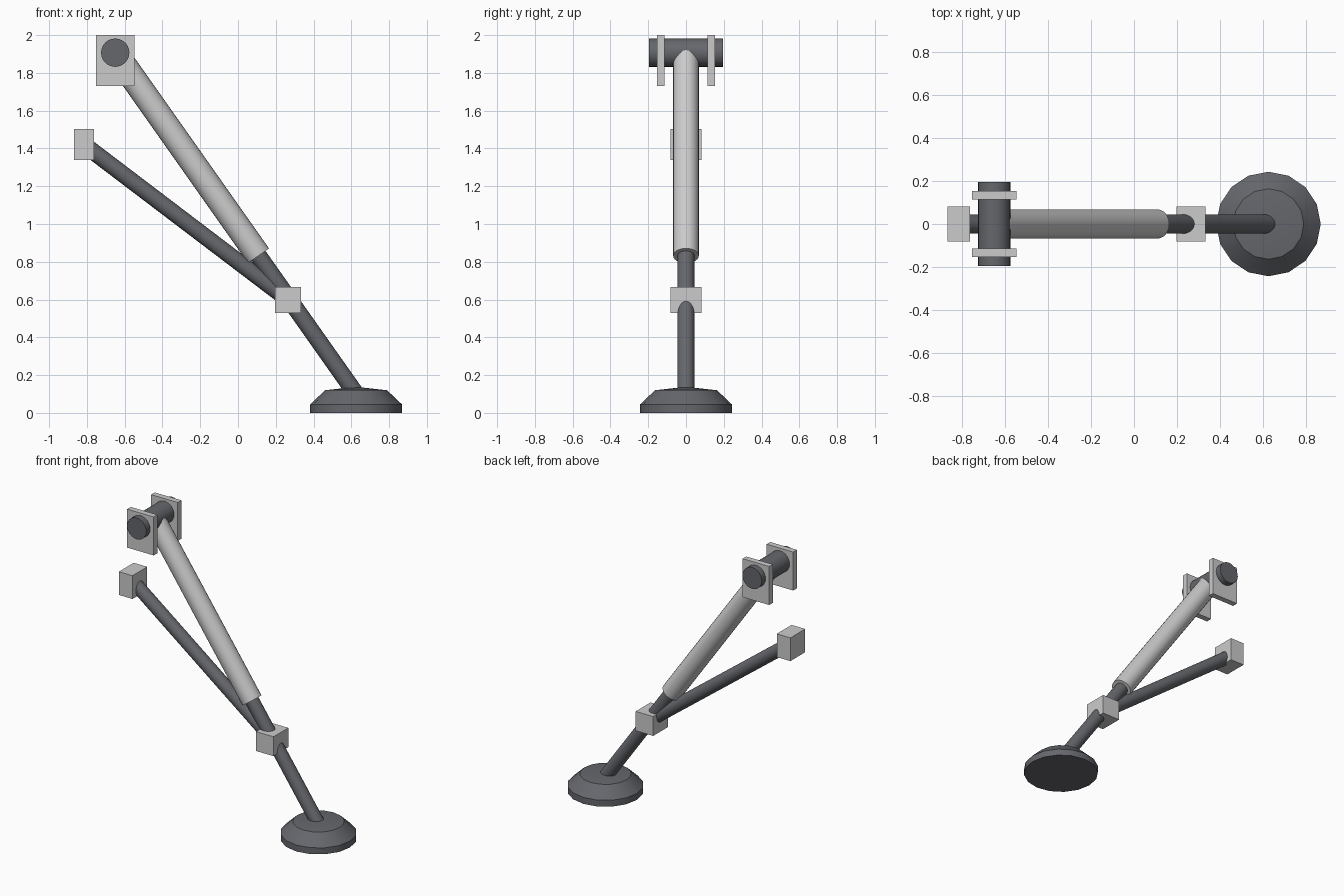
import bpy, bmesh
from math import pi, cos, sin, radians
from mathutils import Vector

if "Cube" in bpy.data.objects:
    bpy.data.objects.remove(bpy.data.objects["Cube"])


def material(name, color):
    m = bpy.data.materials.new(name)
    m.diffuse_color = (*color, 1)
    m.use_nodes = True
    m.node_tree.nodes["Principled BSDF"].inputs["Base Color"].default_value = m.diffuse_color
    return m


DARK = material("dark_metal", (0.13, 0.135, 0.15))
LIGHT = material("light_metal", (0.58, 0.58, 0.59))


def finish(name, bm, mat, smooth=False):
    bmesh.ops.recalc_face_normals(bm, faces=bm.faces)
    me = bpy.data.meshes.new(name)
    bm.to_mesh(me)
    bm.free()
    me.materials.append(mat)
    ob = bpy.data.objects.new(name, me)
    bpy.context.collection.objects.link(ob)
    if smooth:
        bpy.ops.object.select_all(action='DESELECT')
        ob.select_set(True)
        bpy.context.view_layer.objects.active = ob
        bpy.ops.object.shade_smooth_by_angle(angle=radians(30))
    return ob


def box(name, lo, hi, mat):
    bm = bmesh.new()
    bmesh.ops.create_cube(bm, size=1)
    lo, hi = Vector(lo), Vector(hi)
    for v in bm.verts:
        v.co = (lo + hi) / 2 + v.co * (hi - lo)
    return finish(name, bm, mat)


def rod(name, a, b, r, mat, sides=24):
    a, b = Vector(a), Vector(b)
    bm = bmesh.new()
    bmesh.ops.create_cone(bm, cap_ends=True, segments=sides,
                          radius1=r, radius2=r, depth=(b - a).length)
    turn = (b - a).to_track_quat('Z', 'Y')
    for v in bm.verts:
        v.co = turn @ v.co + (a + b) / 2
    return finish(name, bm, mat, True)


def lathe(name, centre_x, profile, peak, sides, mat):
    bm = bmesh.new()
    rings = [[bm.verts.new((centre_x + r * cos(2 * pi * i / sides),
                            r * sin(2 * pi * i / sides), z))
              for i in range(sides)] for r, z in profile]
    tip = bm.verts.new((centre_x, 0, peak))
    bm.faces.new(rings[0])
    for i in range(sides):
        j = (i + 1) % sides
        for lower, upper in zip(rings, rings[1:]):
            bm.faces.new((lower[i], lower[j], upper[j], upper[i]))
        bm.faces.new((rings[-1][i], rings[-1][j], tip))
    return finish(name, bm, mat, True)


pivot = Vector((-0.65, 0, 1.907))
ankle = Vector((0.625, 0, 0.10))

# Round foot pad
lathe("foot_pad", 0.625, [(0.243, 0), (0.243, 0.045), (0.164, 0.12)], 0.138, 16, DARK)

# Telescopic main strut: outer sleeve and inner piston
rod("strut_sleeve", pivot, pivot.lerp(ankle, 0.595), 0.068, LIGHT)
rod("strut_piston", pivot.lerp(ankle, 0.5), ankle, 0.045, DARK)

# Hinge pin and its two lugs
rod("hinge_pin", pivot - Vector((0, 0.195, 0)), pivot + Vector((0, 0.195, 0)), 0.075, DARK)
for side, y in (("front", -0.133), ("back", 0.133)):
    box("hinge_lug_" + side, (-0.753, y - 0.02, 1.73), (-0.547, y + 0.02, 2.0), LIGHT)

# Diagonal brace with its two end blocks
rod("brace_rod", (-0.815, 0, 1.42), (0.265, 0, 0.60), 0.044, DARK)
box("brace_mount", (-0.868, -0.082, 1.34), (-0.762, 0.082, 1.503), LIGHT)
box("brace_clamp", (0.197, -0.082, 0.53), (0.333, 0.082, 0.666), LIGHT)
